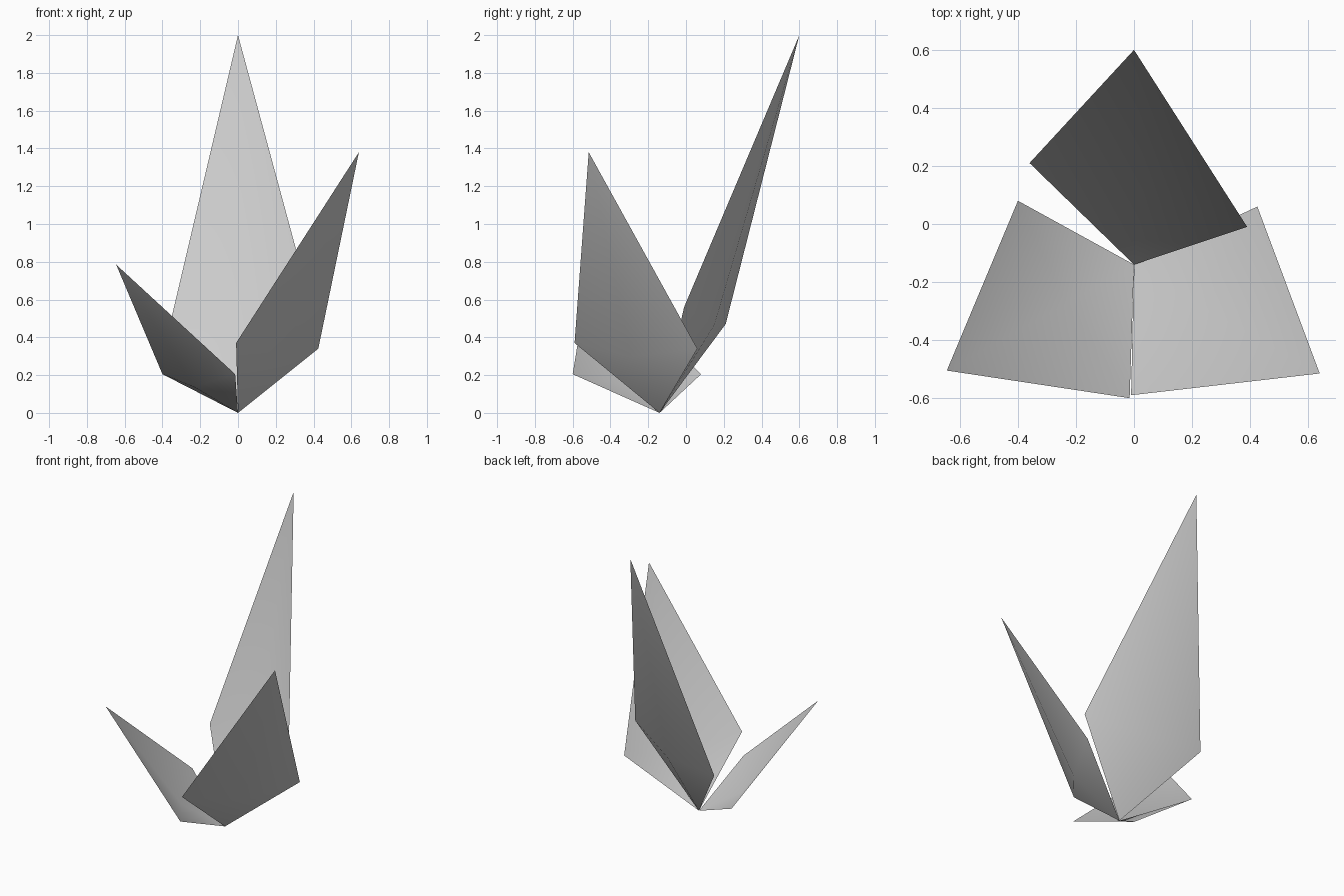
import bpy
from mathutils import Vector

cube = bpy.data.objects.get("Cube")
if cube:
    bpy.data.objects.remove(cube, do_unlink=True)

# Single grey material
grey = bpy.data.materials.new("leaf_grey")
grey.use_nodes = True
colour = (0.6, 0.6, 0.6, 1)
grey.diffuse_color = colour
grey.node_tree.nodes["Principled BSDF"].inputs["Base Color"].default_value = colour

ROOT = Vector((0, -0.14, 0))
CUP_DEPTH = 0.07


def leaf(name, side_a, tip, side_b):
    """Cupped diamond blade: root, two side corners, tip and a sunken rib point."""
    a, t, b = Vector(side_a), Vector(tip), Vector(side_b)
    middle = (a + b) / 2
    outward = (t - ROOT).cross(b - a).normalized()
    if outward.z > 0:
        outward.negate()
    rib = middle + outward * CUP_DEPTH + (ROOT - middle).normalized() * 0.03
    mesh = bpy.data.meshes.new(name)
    # Faces wind so that the inner, upward side is the front
    faces = [(0, 3, 4), (3, 2, 4), (2, 1, 4), (1, 0, 4)]
    mesh.from_pydata([ROOT, a, t, b, rib], [], faces)
    mesh.materials.append(grey)
    mesh.polygons.foreach_set("use_smooth", [True] * len(faces))
    obj = bpy.data.objects.new(name, mesh)
    bpy.context.collection.objects.link(obj)


# Three blades of different heights fanning out from one root
leaf("back_leaf", (-0.36, 0.21, 0.47), (0, 0.60, 2.0), (0.39, -0.01, 0.56))
leaf("left_leaf", (0.425, 0.06, 0.34), (0.64, -0.515, 1.38), (-0.01, -0.59, 0.37))
leaf("right_leaf", (-0.015, -0.60, 0.205), (-0.645, -0.505, 0.785), (-0.40, 0.08, 0.205))
